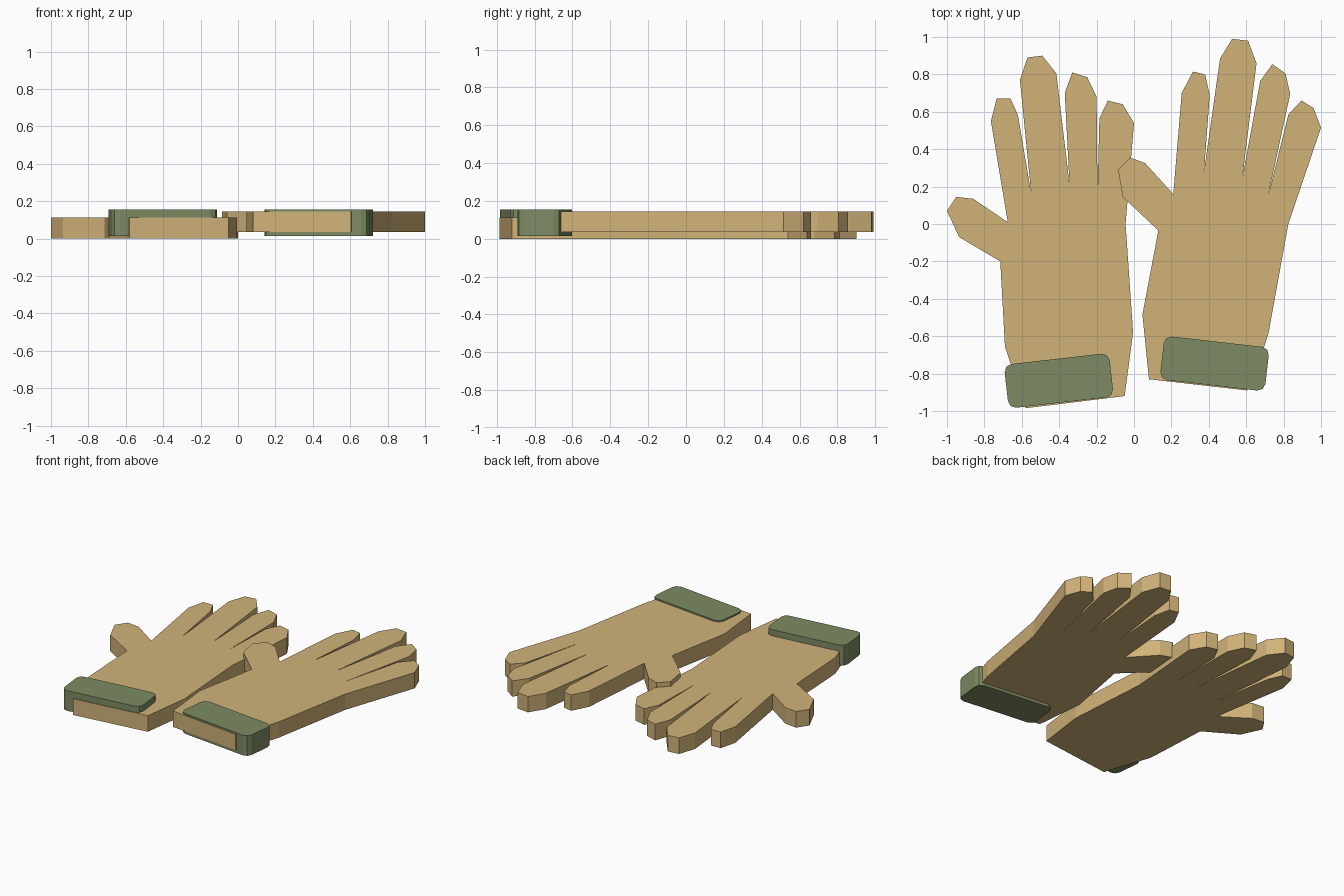
import bpy, bmesh, math

if "Cube" in bpy.data.objects:
    bpy.data.objects.remove(bpy.data.objects["Cube"])


def material(name, rgb):
    m = bpy.data.materials.new(name)
    m.diffuse_color = (*rgb, 1)
    m.use_nodes = True
    m.node_tree.nodes["Principled BSDF"].inputs["Base Color"].default_value = m.diffuse_color
    return m


TAN = material("tan fabric", (0.64, 0.45, 0.19))
GREEN = material("olive green", (0.205, 0.26, 0.125))


def slab(name, outline, z0, z1, mat):
    """Extrude a flat outline from z0 up to z1."""
    bm = bmesh.new()
    base = bm.faces.new([bm.verts.new((x, y, z0)) for x, y in outline])
    ext = bmesh.ops.extrude_face_region(bm, geom=[base], use_keep_orig=True)
    tops = [v for v in ext["geom"] if isinstance(v, bmesh.types.BMVert)]
    bmesh.ops.translate(bm, verts=tops, vec=(0, 0, z1 - z0))
    bmesh.ops.recalc_face_normals(bm, faces=bm.faces[:])
    mesh = bpy.data.meshes.new(name)
    bm.to_mesh(mesh)
    bm.free()
    mesh.materials.append(mat)
    ob = bpy.data.objects.new(name, mesh)
    bpy.context.collection.objects.link(ob)
    return ob


def strap(name, cx, cy, angle, w=0.565, d=0.235, r=0.04):
    """Rounded rectangle wrapped around the cuff."""
    c, s = math.cos(math.radians(angle)), math.sin(math.radians(angle))
    pts = []
    for i, (sx, sy) in enumerate([(1, 1), (-1, 1), (-1, -1), (1, -1)]):
        for k in range(3):
            a = math.radians(90 * i + 45 * k)
            x = sx * (w / 2 - r) + r * math.cos(a)
            y = sy * (d / 2 - r) + r * math.sin(a)
            pts.append((cx + x * c - y * s, cy + x * s + y * c))
    return slab(name, pts, 0.015, 0.155, GREEN)


# Left glove: cuff, four fingers, thumb
left = [
    (-.58, -.985), (-.05, -.92), (-.005, -.58), (-.045, 0),
    (0, .54), (-.06, .64), (-.14, .66), (-.185, .565), (-.195, .165),
    (-.2, .68), (-.25, .785), (-.33, .81), (-.37, .70), (-.345, .215),
    (-.415, .805), (-.49, .9), (-.57, .89), (-.61, .77), (-.55, .165),
    (-.62, .58), (-.66, .67), (-.735, .67), (-.765, .55), (-.675, .01),
    (-.86, .135), (-.95, .145), (-1, .07), (-.935, -.07), (-.715, -.2),
    (-.69, -.655)]
slab("left_glove", left, 0.0, 0.112, TAN)

# Right glove: cuff, four fingers, thumb
right = [
    (.605, -.89), (.08, -.83), (.045, -.485), (.13, -.035),
    (-.06, .145), (-.085, .29), (-.02, .355), (.06, .325), (.21, .16),
    (.255, .70), (.315, .815), (.38, .80), (.405, .69), (.375, .285),
    (.46, .885), (.525, .99), (.61, .98), (.655, .86), (.58, .25),
    (.675, .765), (.74, .855), (.81, .805), (.835, .695), (.715, .14),
    (.825, .585), (.895, .66), (.96, .62), (1, .515), (.825, 0),
    (.72, -.58), (.695, -.66)]
slab("right_glove", right, 0.035, 0.145, TAN)

# Wrist straps
strap("left_strap", -0.402, -0.838, 6.5)
strap("right_strap", 0.431, -0.746, -6.5)
